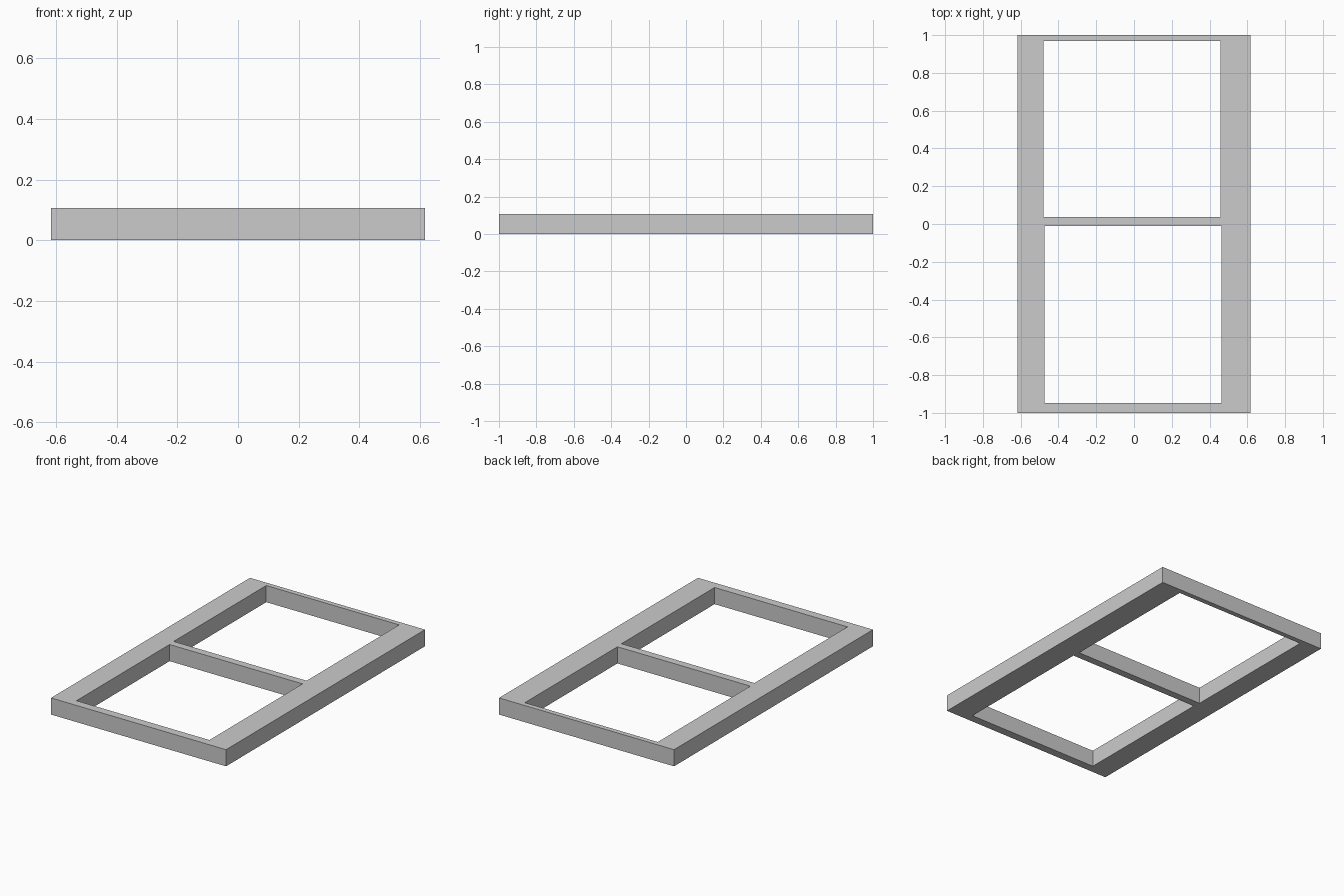
import bpy
from mathutils import Vector

default_cube = bpy.data.objects.get("Cube")
if default_cube:
    bpy.data.objects.remove(default_cube, do_unlink=True)

HEIGHT = 0.106

# Single flat grey
grey = bpy.data.materials.new("plain_grey")
grey.use_nodes = True
colour = (0.6, 0.6, 0.6, 1)
grey.diffuse_color = colour
grey.node_tree.nodes["Principled BSDF"].inputs["Base Color"].default_value = colour


def box(name, x0, x1, y0, y1, z0, z1):
    """Axis-aligned box between two corners."""
    low, high = Vector((x0, y0, z0)), Vector((x1, y1, z1))
    bpy.ops.mesh.primitive_cube_add(size=1, location=(0, 0, 0))
    obj = bpy.context.object
    obj.name = obj.data.name = name
    for v in obj.data.vertices:
        v.co = (low + high) / 2 + v.co * (high - low)
    obj.data.materials.append(grey)
    return obj


# Solid slab that becomes the frame
frame = box("window_frame", -0.616, 0.616, -1, 1, 0, HEIGHT)

# Two openings, slightly offset from each other, leaving a thin crossbar
openings = {
    "rear_opening": (-0.479, 0.457, 0.037, 0.968),
    "front_opening": (-0.474, 0.462, -0.011, -0.947),
}
for name, (x0, x1, ya, yb) in openings.items():
    cutter = box(name, x0, x1, min(ya, yb), max(ya, yb), -0.1, HEIGHT + 0.1)
    cutter.hide_render = True
    cut = frame.modifiers.new(name, 'BOOLEAN')
    cut.operation = 'DIFFERENCE'
    cut.solver = 'EXACT'
    cut.object = cutter
    bpy.context.view_layer.objects.active = frame
    bpy.ops.object.modifier_apply(modifier=cut.name)
    bpy.data.objects.remove(cutter, do_unlink=True)
